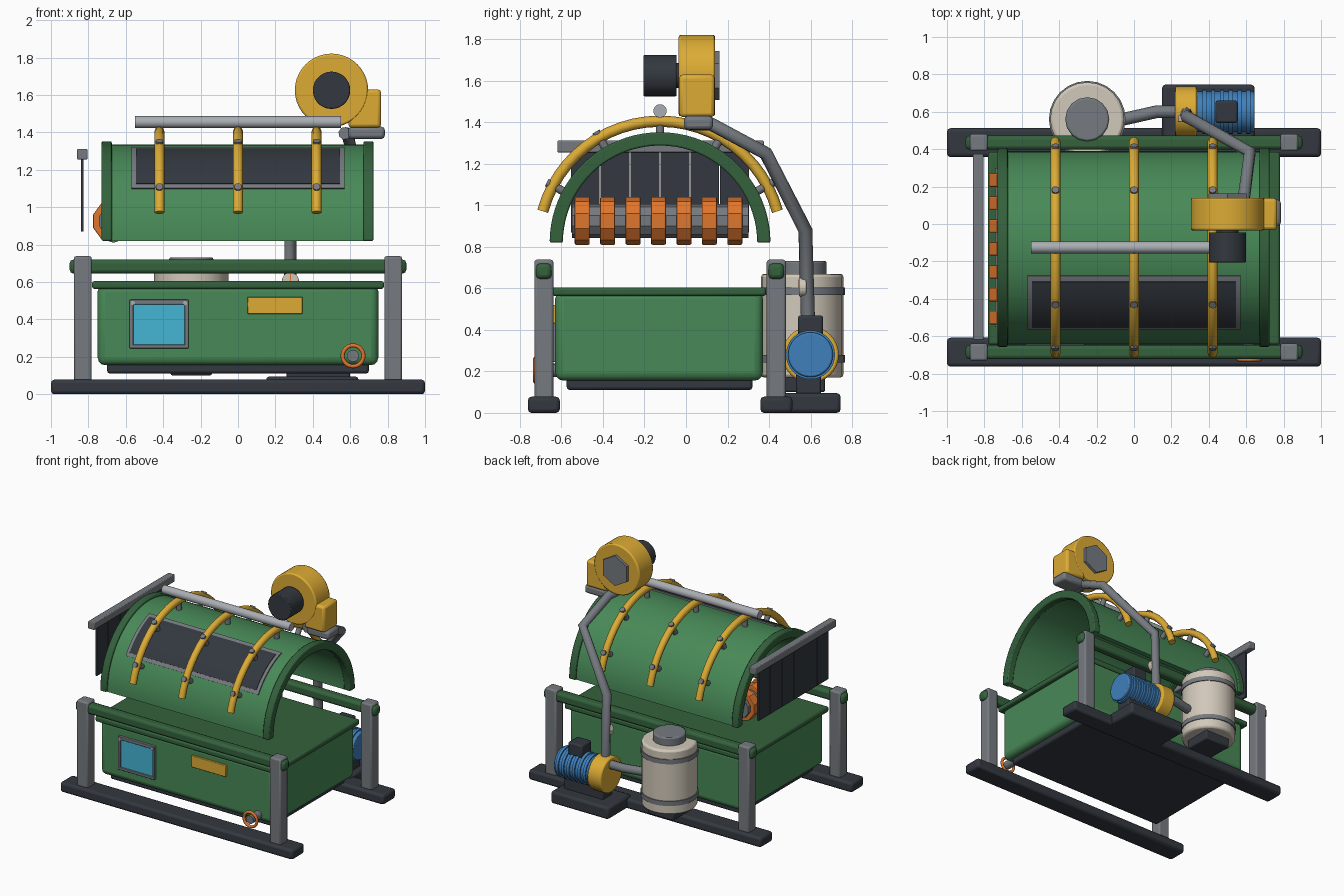
import bpy, bmesh
from math import sin, cos, radians, pi
from mathutils import Vector

if "Cube" in bpy.data.objects:
    bpy.data.objects.remove(bpy.data.objects["Cube"], do_unlink=True)


def material(name, r, g, b):
    m = bpy.data.materials.new(name)
    m.use_nodes = True
    m.diffuse_color = (r, g, b, 1)
    node = next(n for n in m.node_tree.nodes if n.type == 'BSDF_PRINCIPLED')
    node.inputs["Base Color"].default_value = (r, g, b, 1)
    node.inputs["Roughness"].default_value = 0.6
    return m


GREEN = material("green paint", .064, .25, .095)
DARK_GREEN = material("dark green paint", .034, .12, .046)
YELLOW = material("yellow paint", .72, .41, .035)
ORANGE = material("orange rubber", .74, .18, .026)
GREY = material("grey steel", .18, .195, .215)
STEEL = material("light steel", .40, .42, .45)
DARK = material("charcoal", .033, .04, .05)
BLUE = material("motor blue", .05, .215, .5)
CYAN = material("screen cyan", .06, .46, .66)
CREAM = material("cream enamel", .64, .58, .49)


def finish(bm, name, mat, bevel=0, smooth=True, segments=2):
    bmesh.ops.recalc_face_normals(bm, faces=bm.faces)
    me = bpy.data.meshes.new(name)
    bm.to_mesh(me)
    bm.free()
    me.materials.append(mat)
    ob = bpy.data.objects.new(name, me)
    bpy.context.collection.objects.link(ob)
    bpy.ops.object.select_all(action='DESELECT')
    ob.select_set(True)
    bpy.context.view_layer.objects.active = ob
    if bevel:
        mod = ob.modifiers.new("Bevel", 'BEVEL')
        mod.width, mod.segments = bevel, segments
        mod.limit_method, mod.angle_limit = 'ANGLE', radians(40)
    if smooth:
        bpy.ops.object.shade_smooth_by_angle(angle=radians(35))
    return ob


def box(name, mat, x, y, z, bevel=0.0, segments=2):
    """Box from (low, high) spans on each axis."""
    bm = bmesh.new()
    bmesh.ops.create_cube(bm, size=1)
    for v in bm.verts:
        v.co = [s[0] + (c + .5) * (s[1] - s[0]) for c, s in zip(v.co, (x, y, z))]
    return finish(bm, name, mat, bevel, segments=segments)


def rod(name, mat, a, b, r, sides=24, bevel=0.0):
    """Cylinder between two points."""
    a, b = Vector(a), Vector(b)
    bm = bmesh.new()
    bmesh.ops.create_cone(bm, cap_ends=True, segments=sides, radius1=r, radius2=r,
                          depth=(b - a).length)
    turn = (b - a).to_track_quat('Z', 'Y')
    for v in bm.verts:
        v.co = turn @ v.co + (a + b) / 2
    return finish(bm, name, mat, bevel, sides > 10)


def tube(name, mat, pts, r, cyclic=False, res=2):
    """Round pipe swept along points."""
    cu = bpy.data.curves.new(name, 'CURVE')
    cu.dimensions, cu.bevel_depth, cu.bevel_resolution = '3D', r, res
    cu.use_fill_caps = True
    sp = cu.splines.new('POLY')
    sp.points.add(len(pts) - 1)
    for p, co in zip(sp.points, pts):
        p.co = (*co, 1)
    sp.use_cyclic_u = cyclic
    cu.materials.append(mat)
    ob = bpy.data.objects.new(name, cu)
    bpy.context.collection.objects.link(ob)
    bpy.ops.object.select_all(action='DESELECT')
    ob.select_set(True)
    bpy.context.view_layer.objects.active = ob
    bpy.ops.object.convert(target='MESH')
    bpy.ops.object.shade_smooth_by_angle(angle=radians(50))
    return ob


CY, CZ = -.125, .82     # axis of the arched hood


def on_arc(x, r, deg):
    return Vector((x, CY - r * cos(radians(deg)), CZ + r * sin(radians(deg))))


def arch(name, mat, x, r0, r1, a0=0, a1=180, steps=40, bevel=0):
    """Curved slab around the hood axis."""
    bm = bmesh.new()
    rings = []
    for i in range(steps + 1):
        a = a0 + (a1 - a0) * i / steps
        rings.append([bm.verts.new(on_arc(px, r, a)) for px, r in
                      ((x[0], r0), (x[1], r0), (x[1], r1), (x[0], r1))])
    for p, q in zip(rings, rings[1:]):
        for k in range(4):
            bm.faces.new((p[k], p[(k + 1) % 4], q[(k + 1) % 4], q[k]))
    bm.faces.new(rings[0])
    bm.faces.new(rings[-1])
    return finish(bm, name, mat, bevel)


# Skids, posts and side rails
for side, y in (("front", -.685), ("back", .435)):
    box(side + "_skid", DARK, (-1, 1), (y - .077, y + .077), (0, .078), .018)
    box(side + "_rail", DARK_GREEN, (-.9, .9), (y - .038, y + .038), (.645, .72), .02)
    for x in (-.83, .83):
        box(side + "_post", GREY, (x - .048, x + .048), (y - .046, y + .046), (.04, .738), .012)

# Tank
box("tank_body", GREEN, (-.75, .75), (-.63, .37), (.155, .59), .04, 3)
box("tank_lid", DARK_GREEN, (-.78, .78), (-.645, .385), (.563, .605), .012)
box("tank_underside", DARK, (-.7, .7), (-.575, .32), (.11, .18), .015)

# Control screen, plate and hand valve on the tank front
for z in ((.245, .265), (.48, .505)):
    box("screen_frame_bar", GREY, (-.58, -.265), (-.65, -.625), z, .004)
for x in ((-.58, -.56), (-.285, -.265)):
    box("screen_frame_side", GREY, x, (-.65, -.625), (.245, .505), .004)
for x in (-.562, -.283):
    rod("screen_bolt", STEEL, (x, -.655, .487), (x, -.64, .487), .012, 10)
box("screen", CYAN, (-.563, -.282), (-.638, -.629), (.262, .483))
box("name_plate", YELLOW, (.05, .345), (-.645, -.625), (.43, .52), .004)
rod("valve_stem", GREY, (.615, -.735, .205), (.615, -.62, .205), .032, 16)
tube("valve_wheel", ORANGE, [(.615 + .056 * cos(i * pi / 12), -.725, .205 + .056 * sin(i * pi / 12))
                             for i in range(24)], .011, True)

# Arched hood with end rings and a curved window
arch("hood_shell", GREEN, (-.7, .7), .475, .515)
for x in ((-.73, -.675), (.67, .725)):
    arch("hood_end_ring", DARK_GREEN, x, .468, .532, bevel=.008)
arch("hood_window_frame", GREY, (-.57, .57), .51, .524, 32.5, 73, 14)
arch("hood_window", DARK, (-.545, .545), .512, .528, 35.5, 69.5, 14)

# Yellow ribs with clamps and the ridge tube
for x in (-.42, 0, .42):
    tube("hood_rib", YELLOW, [on_arc(x, .585, 15 + 150 * i / 24) for i in range(25)], .027)
    for a in (28, 60, 120, 152):
        rod("rib_clamp", GREY, on_arc(x, .505, a), on_arc(x, .618, a), .02, 12)
    rod("ridge_clamp", GREY, (x, CY, 1.33), (x, CY, 1.44), .02, 12)
rod("ridge_tube", STEEL, (-.55, CY, 1.455), (.55, CY, 1.455), .032, 20)

# Strip curtain at the intake end
box("curtain_rail", GREY, (-.86, -.805), (-.62, .375), (1.255, 1.312), .006)
for i in range(6):
    y = -.555 + i * .144
    box("curtain_strip", DARK, (-.84, -.826), (y, y + .139), (.87, 1.27))

# Intake brush roller
RX, RZ = -.665, .925
rod("roller_shaft", GREY, (RX, -.55, RZ), (RX, .3, RZ), .082, 10)
for i in range(7):
    y = -.5 + i * .1225
    rod("roller_ring", ORANGE, (RX, y - .036, RZ), (RX, y + .036, RZ), .115, 10, .006)

# Exhaust blower
BX, BZ = .5, 1.625
rod("blower_drum", YELLOW, (BX, -.035, BZ), (BX, .14, BZ), .196, 40, .01)
box("blower_outlet", YELLOW, (.59, .765), (-.033, .138), (1.425, 1.63), .018)
rod("blower_motor", DARK, (BX, -.205, BZ), (BX, -.045, BZ), .1, 28, .006)
rod("blower_motor_neck", DARK, (BX, -.06, BZ), (BX, 0, BZ), .06, 16)
rod("blower_inlet", GREY, (BX, .13, BZ), (BX, .162, BZ), .118, 6)
box("blower_flange", GREY, (.59, .785), (-.01, .13), (1.365, 1.43), .018)

# Exhaust pipe from pump to blower
tube("exhaust_pipe", GREY, [(.28, .59, .36), (.28, .575, .88), (.62, .385, 1.25),
                            (.585, .12, 1.392), (.57, .02, 1.395)], .034)
rod("gauge", CREAM, (.28, .545, .605), (.28, .58, .605), .046, 20, .006)
box("gauge_needle", ORANGE, (.277, .283), (.541, .547), (.605, .642))

# Pump and motor on their base
PY, PZ = .6, .28
box("pump_base", DARK, (.15, .645), (.455, .745), (0, .095), .018)
box("pump_foot", DARK, (.26, .6), (.53, .65), (.08, .2), .01)
rod("pump_housing", YELLOW, (.22, PY, PZ), (.337, PY, PZ), .136, 32, .01)
rod("pump_motor", BLUE, (.33, PY, PZ), (.645, PY, PZ), .108, 32, .008)
for i in range(6):
    x = .365 + i * .047
    rod("motor_fin", BLUE, (x, PY, PZ), (x + .022, PY, PZ), .118, 32)
box("motor_terminal_box", DARK, (.435, .555), (.54, .66), (.37, .47), .012)

# Cream filter vessel
FX, FY = -.25, .56
rod("filter_vessel", CREAM, (FX, FY, .17), (FX, FY, .67), .198, 24, .015)
for z in (.26, .585):
    rod("filter_strap", GREY, (FX, FY, z - .018), (FX, FY, z + .018), .205, 24)
rod("filter_cap", GREY, (FX, FY, .66), (FX, FY, .732), .118, 16, .01)
box("filter_foot", DARK, (FX - .11, FX + .11), (FY - .11, FY + .11), (.1, .18), .01)
tube("filter_pipe", GREY, [(.25, .6, .36), (.12, .6, .36), (-.08, .555, .36)], .034)
